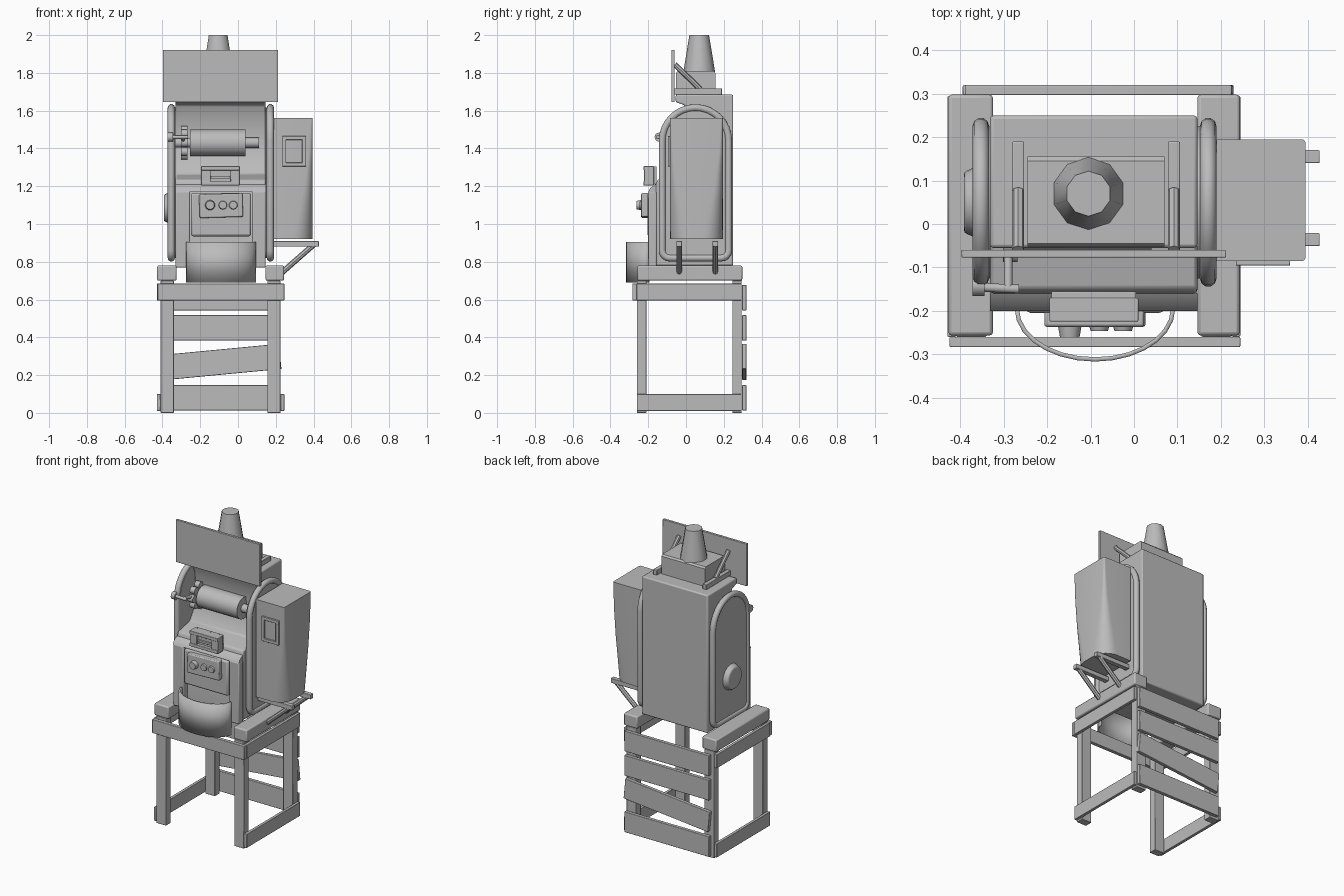
import bpy, bmesh, math
from mathutils import Vector

old = bpy.data.objects.get("Cube")
if old:
    bpy.data.objects.remove(old)

grey = bpy.data.materials.new("plain_grey")
grey.use_nodes = True
grey.diffuse_color = (0.5, 0.5, 0.5, 1)
grey.node_tree.nodes["Principled BSDF"].inputs["Base Color"].default_value = (0.5, 0.5, 0.5, 1)


def finish(name, bm, bevel=0.0, smooth=True):
    bmesh.ops.recalc_face_normals(bm, faces=bm.faces)
    mesh = bpy.data.meshes.new(name)
    bm.to_mesh(mesh)
    bm.free()
    obj = bpy.data.objects.new(name, mesh)
    bpy.context.collection.objects.link(obj)
    mesh.materials.append(grey)
    if bevel:
        mod = obj.modifiers.new("rounded_edges", "BEVEL")
        mod.width, mod.segments = bevel, 2
    if smooth:
        bpy.ops.object.select_all(action="DESELECT")
        obj.select_set(True)
        bpy.context.view_layer.objects.active = obj
        bpy.ops.object.shade_smooth_by_angle(angle=math.radians(40))
    return obj


def box(name, x, y, z, bevel=0.003, tilt=0.0):
    """Box from (min, max) ranges; tilt turns it about the y axis."""
    bm = bmesh.new()
    bmesh.ops.create_cube(bm, size=1)
    for v in bm.verts:
        v.co = [v.co[i] * (r[1] - r[0]) for i, r in enumerate((x, y, z))]
    obj = finish(name, bm, bevel)
    obj.location = [(r[0] + r[1]) / 2 for r in (x, y, z)]
    obj.rotation_euler.y = tilt
    return obj


def rod(name, a, b, r1, r2=None, sides=16, bevel=0.0):
    """Cylinder or cone from point a to point b."""
    a, b = Vector(a), Vector(b)
    bm = bmesh.new()
    bmesh.ops.create_cone(bm, cap_ends=True, segments=sides, radius1=r1,
                          radius2=r1 if r2 is None else r2, depth=(b - a).length)
    obj = finish(name, bm, bevel)
    obj.location = (a + b) / 2
    obj.rotation_euler = (b - a).to_track_quat("Z", "Y").to_euler()
    return obj


def prism(name, profile, x, bevel=0.0):
    """Side profile of (y, z) points pushed along x."""
    bm = bmesh.new()
    face = bm.faces.new([bm.verts.new((x[0], *p)) for p in profile])
    out = bmesh.ops.extrude_face_region(bm, geom=[face])["geom"]
    bmesh.ops.translate(bm, vec=(x[1] - x[0], 0, 0),
                        verts=[v for v in out if isinstance(v, bmesh.types.BMVert)])
    return finish(name, bm, bevel)


def tube(name, points, radius):
    """Closed round tube through the points."""
    curve = bpy.data.curves.new(name, "CURVE")
    curve.dimensions = "3D"
    curve.bevel_depth, curve.bevel_resolution = radius, 3
    spline = curve.splines.new("POLY")
    spline.points.add(len(points) - 1)
    for p, co in zip(spline.points, points):
        p.co = (*co, 1)
    spline.use_cyclic_u = True
    spline.use_smooth = True
    curve.materials.append(grey)
    obj = bpy.data.objects.new(name, curve)
    bpy.context.collection.objects.link(obj)
    bpy.ops.object.select_all(action="DESELECT")
    obj.select_set(True)
    bpy.context.view_layer.objects.active = obj
    bpy.ops.object.convert(target="MESH")


def arc(cy, cz, r, start, end, steps):
    angles = [math.radians(start + (end - start) * i / steps) for i in range(steps + 1)]
    return [(cy + r * math.cos(a), cz + r * math.sin(a)) for a in angles]


# Wooden stand: legs, top beams, rails
SIDES = {"right": (-0.41, -0.34, -0.43, -0.41), "left": (0.155, 0.225, 0.225, 0.245)}
for side, (x0, x1, r0, r1) in SIDES.items():
    box(side + "_front_leg", (x0, x1), (-0.26, -0.21), (0, 0.7))
    box(side + "_back_leg", (x0, x1), (0.245, 0.295), (0, 0.7))
    box(side + "_bottom_rail", (r0, r1), (-0.26, 0.295), (0.01, 0.1))
    box(side + "_upper_rail", (r0, r1), (-0.26, 0.295), (0.595, 0.685))
box("right_top_beam", (-0.428, -0.325), (-0.257, 0.298), (0.7, 0.78), 0.008)
box("left_top_beam", (0.146, 0.244), (-0.257, 0.298), (0.7, 0.78), 0.008)
box("front_rail", (-0.425, 0.245), (-0.284, -0.26), (0.595, 0.685))

# Back slats, one hanging askew
for i, (z, tilt) in enumerate([(0.08, 0), (0.27, -0.095), (0.45, 0), (0.61, 0)]):
    box(f"back_slat_{i + 1}", (-0.39, 0.225), (0.297, 0.32), (z - 0.067, z + 0.067), 0.003, tilt)

# Cabinet with an upper hollow and sloping shelf
prism("cabinet", [(-0.16, 0.78), (-0.16, 1.21), (-0.15, 1.235), (-0.03, 1.262), (0.02, 1.34),
                  (0.03, 1.45), (0.02, 1.56), (-0.01, 1.63), (-0.055, 1.645), (-0.055, 1.685),
                  (0.25, 1.685), (0.25, 0.78)], (-0.332, 0.146), 0.008)

# Arched cheeks with a tube rim
for side, x in (("right", -0.353), ("left", 0.171)):
    outline = (arc(0.05, 1.44, 0.176, 0, 180, 16) + arc(-0.086, 0.86, 0.04, 180, 270, 4)
               + arc(0.186, 0.86, 0.04, 270, 360, 4))
    prism(side + "_cheek", outline, (x - 0.008, x + 0.022) if x < 0 else (x - 0.026, x + 0.008))
    tube(side + "_cheek_rim", [(x, y, z) for y, z in outline], 0.019)

# Lower front panel
prism("front_panel_top", [(-0.16, 1.21), (-0.19, 1.19), (-0.2, 1.17), (-0.16, 1.17)], (-0.332, 0.146))
box("right_front_panel", (-0.332, -0.255), (-0.2, -0.155), (0.77, 1.172), 0.006)
box("left_front_panel", (0.075, 0.146), (-0.2, -0.155), (0.77, 1.172), 0.006)
box("middle_front_panel", (-0.25, 0.07), (-0.205, -0.155), (0.935, 1.165), 0.012)

# Button box, buttons and small display
box("button_box", (-0.205, 0.025), (-0.237, -0.19), (1.035, 1.16), 0.006, -0.03)
for i, (x, r) in enumerate([(-0.148, 0.028), (-0.08, 0.025), (-0.025, 0.025)]):
    rod(f"button_{i + 1}", (x, -0.23, 1.1), (x, -0.262 if i == 0 else -0.246, 1.1), r, r * 0.8)
box("display_back", (-0.19, 0.005), (-0.205, -0.155), (1.21, 1.305))
for z in (1.215, 1.295):
    box("display_rim", (-0.195, 0.01), (-0.225, -0.17), (z - 0.011, z + 0.011))
for x in (-0.17, -0.015):
    box("display_side", (x - 0.025, x + 0.025), (-0.222, -0.17), (1.21, 1.3))
box("display_bar", (-0.145, -0.04), (-0.213, -0.2), (1.24, 1.255), 0.002)

# Coin catch: thin curved wall
wall = bmesh.new()
for u, v in zip(*(lambda p: (p, p[1:]))(arc(-0.09, -0.2, 1, 180, 360, 14))):
    pts = [(-0.09 + (p[0] + 0.09) * 0.18, -0.195 + (p[1] + 0.2) * 0.117) for p in (u, v)]
    wall.faces.new([wall.verts.new((*p, z)) for p, z in
                    ((pts[0], 0.69), (pts[1], 0.69), (pts[1], 0.905), (pts[0], 0.905))])
bmesh.ops.remove_doubles(wall, verts=wall.verts, dist=0.001)
catch = finish("coin_catch", wall)
thick = catch.modifiers.new("thickness", "SOLIDIFY")
thick.thickness, thick.offset = 0.01, 0

# Reel drum with shaft, hub wheel and crank
rod("reel_drum", (-0.255, 0, 1.43), (0.04, 0, 1.43), 0.07, sides=24)
rod("drum_shaft", (0.03, 0, 1.43), (0.11, 0, 1.43), 0.027)
rod("hub_wheel", (-0.298, 0, 1.43), (-0.27, 0, 1.43), 0.06, sides=20)
rod("hub_axle", (-0.34, 0, 1.43), (-0.25, 0, 1.43), 0.025)
for i in range(8):
    a = i * math.pi / 4
    y, z = 0.066 * math.cos(a), 1.43 + 0.066 * math.sin(a)
    rod(f"hub_lobe_{i + 1}", (-0.302, y, z), (-0.268, y, z), 0.023, sides=10)
rod("crank_arm", (-0.365, -0.145, 1.46), (-0.265, -0.15, 1.46), 0.01)
rod("crank_link", (-0.29, -0.148, 1.46), (-0.29, 0, 1.43), 0.01)
rod("crank_knob", (-0.372, -0.142, 1.46), (-0.345, -0.142, 1.46), 0.024)

# Round boss on the right cheek
rod("side_boss", (-0.355, 0.05, 1.085), (-0.392, 0.05, 1.085), 0.086, 0.07, 24, 0.006)

# Left bin: square at the top, rounded outer corners at the bottom
bin_mesh = bmesh.new()
rings = []
for z, r in ((0.92, 0.1), (1.05, 0.075), (1.2, 0.045), (1.38, 0.02), (1.56, 0.008)):
    ring = [(0.19, -0.085)] + arc(0.395 - r, -0.085 + r, r, 270, 360, 6)
    ring += arc(0.395 - r, 0.195 - r, r, 0, 90, 6) + [(0.19, 0.195)]
    rings.append([bin_mesh.verts.new((*p, z)) for p in ring])
for low, high in zip(rings, rings[1:]):
    for i in range(len(low)):
        j = (i + 1) % len(low)
        bin_mesh.faces.new((low[i], low[j], high[j], high[i]))
bin_mesh.faces.new(rings[0])
bin_mesh.faces.new(rings[-1])
finish("side_bin", bin_mesh)
for name, x, z in (("bottom", (0.235, 0.36), (1.305, 1.325)), ("top", (0.235, 0.36), (1.445, 1.465)),
                   ("right", (0.235, 0.255), (1.305, 1.465)), ("left", (0.34, 0.36), (1.305, 1.465))):
    box("bin_window_" + name, x, (-0.096, -0.07), z, 0.002)

# Bin brackets
for i, y in enumerate((-0.036, 0.155)):
    box(f"bracket_arm_{i + 1}", (0.18, 0.428), (y - 0.015, y + 0.015), (0.88, 0.91))
    rod(f"bracket_brace_{i + 1}", (0.4, y, 0.89), (0.235, y, 0.745), 0.015, sides=8)

# Roof housing, chimney and signboard
prism("roof_housing", [(-0.052, 1.68), (-0.052, 1.8), (-0.045, 1.81), (0.145, 1.81),
                       (0.155, 1.8), (0.155, 1.68)], (-0.245, 0.07))
rod("chimney", (-0.105, 0.07, 1.805), (-0.105, 0.07, 2.0), 0.084, 0.052, 10)
for i, x in enumerate((-0.267, 0.092)):
    box(f"sign_foot_{i + 1}", (x - 0.014, x + 0.014), (-0.07, 0.19), (1.685, 1.718))
    rod(f"sign_brace_{i + 1}", (x, -0.06, 1.845), (x, 0.075, 1.715), 0.014, sides=8)
box("signboard", (-0.398, 0.212), (-0.077, -0.06), (1.645, 1.922), 0.002)
